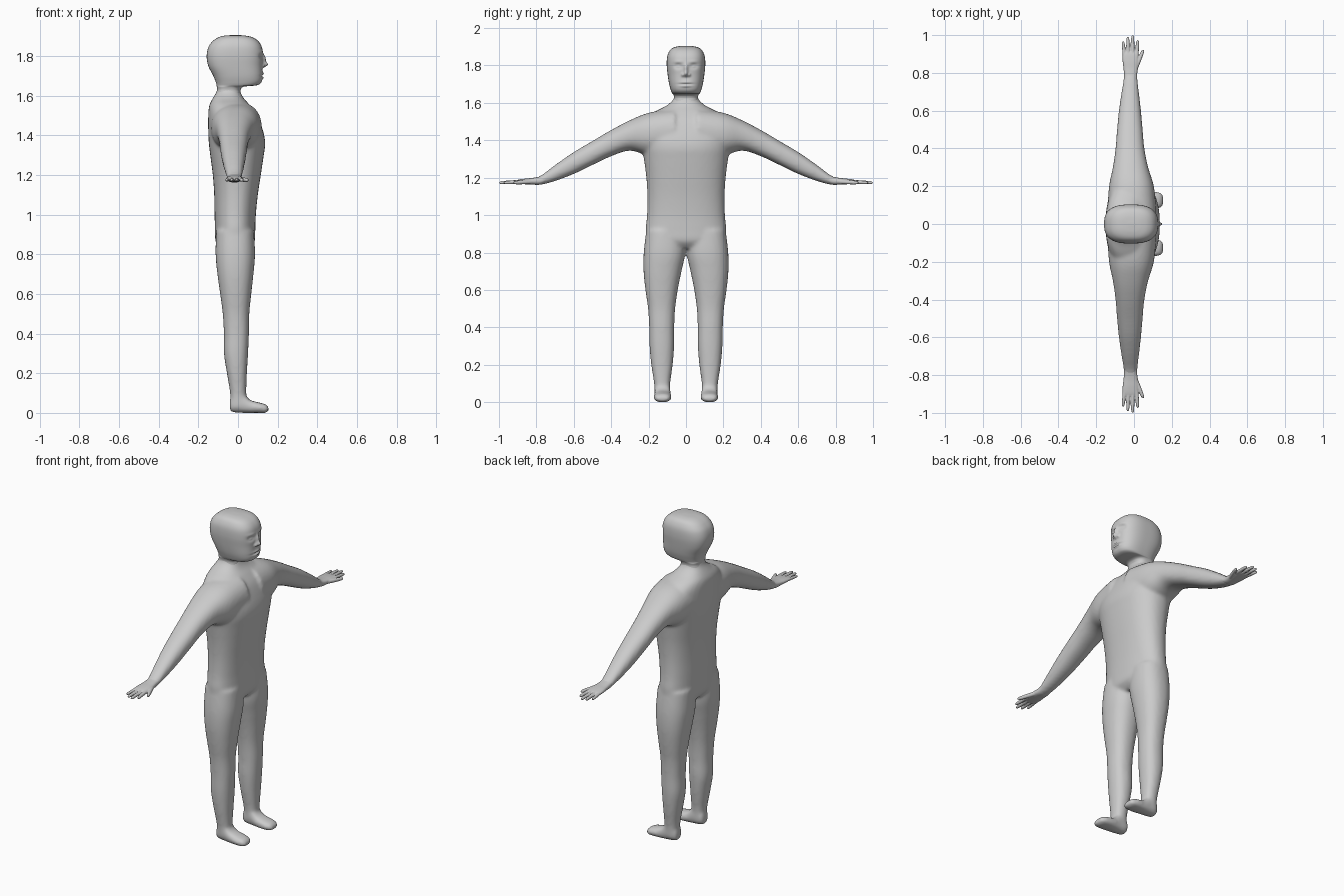
import bpy, bmesh, math


def spline(rows, sub):
    """Catmull-Rom interpolation through the section rows."""
    out = []
    for i in range(len(rows) - 1):
        quad = (rows[max(i - 1, 0)], rows[i], rows[i + 1], rows[min(i + 2, len(rows) - 1)])
        for k in range(sub):
            t = k / sub
            out.append([0.5 * (2 * b + (c - a) * t + (2 * a - 5 * b + 4 * c - d) * t * t
                               + (3 * b - a - 3 * c + d) * t ** 3) for a, b, c, d in zip(*quad)])
    return out + [list(rows[-1])]


def loft(bm, rows, axis, n=32, e=2.3, sub=5, side=1):
    """Rows are (position on axis, a0, a1, b0, b1): extents of a rounded section."""
    others = [i for i in range(3) if i != axis]
    rings = []
    for p, a0, a1, b0, b1 in spline(rows, sub):
        ring = []
        for k in range(n):
            c, s = math.cos(2 * math.pi * k / n), math.sin(2 * math.pi * k / n)
            r = (abs(c) ** e + abs(s) ** e) ** (-1 / e)
            co = [0, 0, 0]
            co[axis] = p
            co[others[0]] = (a0 + a1) / 2 + (a1 - a0) / 2 * r * c
            co[others[1]] = (b0 + b1) / 2 + (b1 - b0) / 2 * r * s
            co[1] *= side
            ring.append(bm.verts.new(co))
        rings.append(ring)
    for r0, r1 in zip(rings, rings[1:]):
        for k in range(n):
            bm.faces.new((r0[k], r0[(k + 1) % n], r1[(k + 1) % n], r1[k]))
    bm.faces.new(rings[0])
    bm.faces.new(rings[-1])


def finish(bm, name):
    bmesh.ops.recalc_face_normals(bm, faces=bm.faces)
    me = bpy.data.meshes.new(name)
    bm.to_mesh(me)
    bm.free()
    for f in me.polygons:
        f.use_smooth = True
    ob = bpy.data.objects.new(name, me)
    bpy.context.collection.objects.link(ob)
    return ob


def fuse(ob, voxel, rounds):
    """Merge overlapping lofts into one soft skin."""
    m = ob.modifiers.new("fuse", 'REMESH')
    m.mode = 'VOXEL'
    m.voxel_size = voxel
    m.use_smooth_shade = True
    s = ob.modifiers.new("soften", 'SMOOTH')
    s.factor, s.iterations = 0.5, rounds


# Body: torso, legs, feet and arms
torso = [(z, x0, x1, -y, y) for z, x0, x1, y in [
    (.82, -.08, .05, .10), (.86, -.112, .083, .20), (.92, -.116, .087, .215),
    (1.0, -.118, .09, .208), (1.1, -.12, .10, .206), (1.2, -.127, .115, .212),
    (1.3, -.14, .13, .225), (1.36, -.147, .137, .235), (1.42, -.15, .127, .245),
    (1.5, -.15, .098, .225), (1.55, -.145, .062, .17), (1.585, -.128, .03, .105),
    (1.62, -.108, .012, .066), (1.65, -.105, .01, .064)]]
leg = [(.92, -.11, .08, .01, .212), (.8, -.113, .086, .004, .226), (.7, -.104, .078, .024, .227),
       (.6, -.09, .067, .044, .217), (.5, -.077, .057, .058, .203), (.4, -.071, .055, .063, .197),
       (.3, -.071, .051, .063, .195), (.2, -.056, .045, .071, .186), (.1, -.04, .042, .084, .171),
       (.03, -.038, .045, .084, .168)]
foot = [(-.042, .105, .147, .02, .06), (-.03, .09, .16, .004, .085), (.02, .083, .168, 0, .10),
        (.06, .08, .17, 0, .066), (.10, .078, .172, 0, .054), (.138, .084, .168, 0, .044),
        (.154, .1, .152, .008, .03)]
arm = [(.06, -.142, .12, 1.32, 1.57), (.2, -.132, .105, 1.32, 1.547), (.3, -.112, .075, 1.345, 1.507),
       (.4, -.098, .055, 1.315, 1.455), (.5, -.09, .046, 1.268, 1.396), (.6, -.08, .037, 1.22, 1.337),
       (.7, -.066, .026, 1.182, 1.268), (.77, -.055, .018, 1.163, 1.215), (.8, -.053, .016, 1.162, 1.202)]
bm = bmesh.new()
loft(bm, torso, 2, n=48)
for side in (1, -1):
    loft(bm, leg, 2, side=side)
    loft(bm, foot, 0, e=2.6, side=side)
    loft(bm, arm, 1, side=side)
fuse(finish(bm, "body"), .009, 10)

# Head with neck, face pushed out by soft bumps
head = [(z, x0, x1, -y, y) for z, x0, x1, y in [
    (1.57, -.11, .01, .07), (1.61, -.108, .013, .066), (1.63, -.105, .013, .064),
    (1.645, -.107, .03, .068), (1.652, -.108, .095, .074), (1.668, -.112, .118, .081),
    (1.7, -.125, .124, .09), (1.75, -.15, .124, .098), (1.8, -.158, .126, .103),
    (1.845, -.149, .12, .101), (1.875, -.127, .102, .09), (1.893, -.1, .075, .073),
    (1.902, -.07, .04, .045), (1.905, -.03, .005, .01)]]
bumps = [(.024, 0, 1.756, .011, .014), (.014, 0, 1.785, .010, .022), (-.004, 0, 1.735, .02, .006)]
bumps += [(.007, 0, 1.710, .03, .006), (.007, 0, 1.690, .026, .006), (-.007, 0, 1.700, .034, .004)]
for s in (1, -1):
    bumps += [(.011, s * .018, 1.750, .007, .008), (-.012, s * .042, 1.797, .02, .013),
              (.007, s * .042, 1.795, .012, .006), (.003, s * .04, 1.82, .025, .008)]
bm = bmesh.new()
loft(bm, head, 2, n=140, e=2.7, sub=9)
for v in bm.verts:
    if v.co.x > .05 and v.co.z > 1.66:
        _, y, z = v.co
        v.co.x += sum(a * math.exp(-((y - cy) / sy) ** 2 - ((z - cz) / sz) ** 2)
                      for a, cy, cz, sy, sz in bumps)
finish(bm, "head")

# Hands: palm, four fingers and a thumb
palm = [(.74, -.054, .02, 1.178, 1.225), (.78, -.053, .016, 1.163, 1.207), (.82, -.055, .02, 1.163, 1.199),
        (.86, -.06, .024, 1.165, 1.195), (.895, -.06, .023, 1.168, 1.19), (.912, -.05, .013, 1.173, 1.185)]
digits = [(-.05, .88, -.058, .968, .0085), (-.03, .88, -.033, .992, .0095), (-.008, .88, -.007, 1.0, .0095),
          (.013, .88, .02, .974, .0095), (.008, .82, .049, .922, .011)]
for side, label in ((1, "left"), (-1, "right")):
    bm = bmesh.new()
    loft(bm, palm, 1, e=2.5, side=side)
    for xa, ya, xb, yb, r in digits:
        rows = []
        for t, k in ((0, 1.1), (.4, 1.05), (.75, .95), (.93, .75), (1, .2)):
            x, z, w = xa + (xb - xa) * t, 1.179 - .006 * t, r * k
            rows.append((ya + (yb - ya) * t, x - w, x + w, z - w, z + w))
        loft(bm, rows, 1, n=14, e=2, sub=3, side=side)
    fuse(finish(bm, label + "_hand"), .003, 3)
